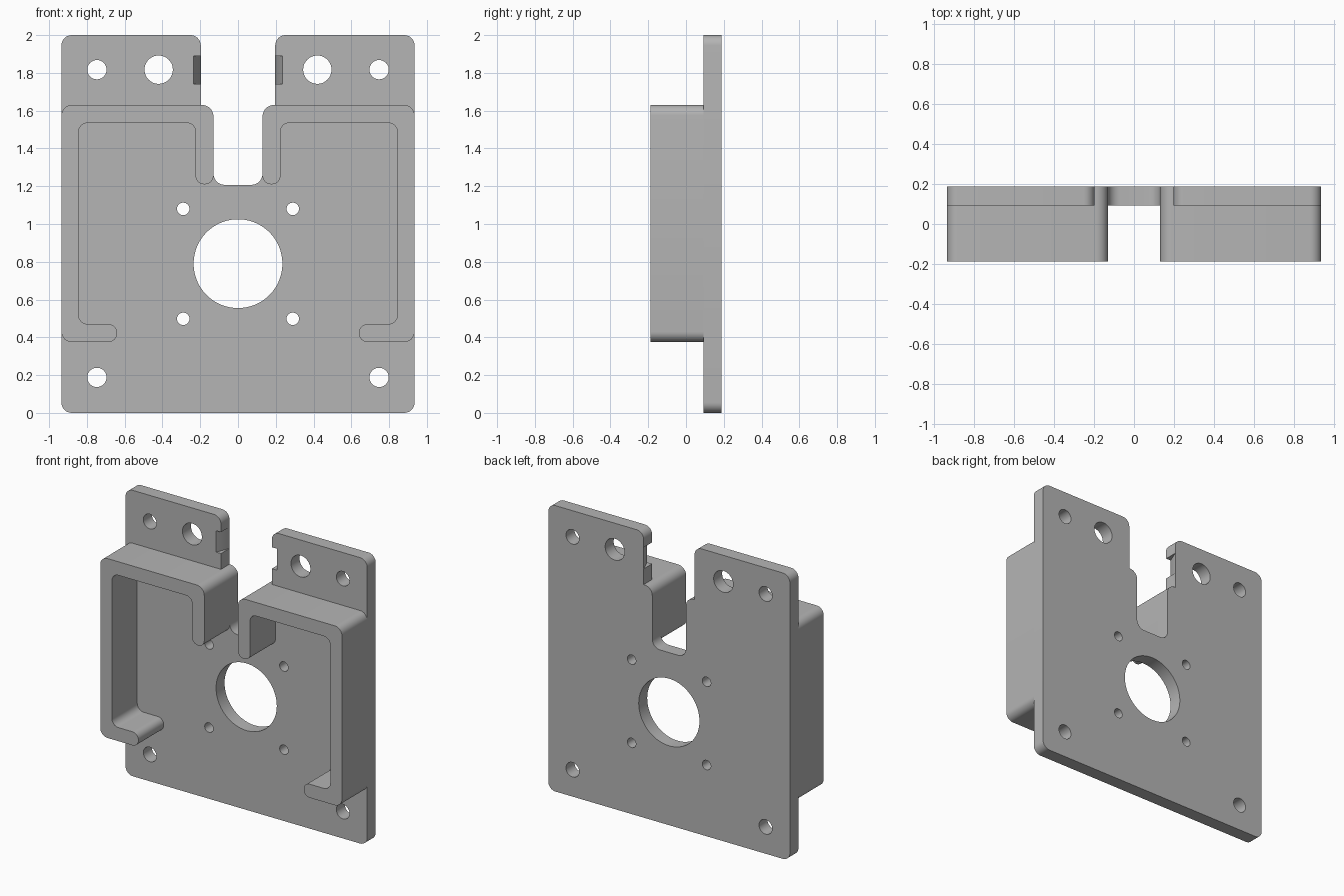
import bpy, bmesh, math
from mathutils import Vector

if "Cube" in bpy.data.objects:
    bpy.data.objects.remove(bpy.data.objects["Cube"])

W = 0.935                      # half width of the plate
Y_FRONT, Y_MID, Y_BACK = -0.187, 0.093, 0.187

grey = bpy.data.materials.new("grey")
grey.diffuse_color = (0.46, 0.46, 0.46, 1)
grey.use_nodes = True
grey.node_tree.nodes["Principled BSDF"].inputs["Base Color"].default_value = grey.diffuse_color


def rounded(points, steps=8):
    """Turn (x, y, radius) corners into an outline with arc fillets."""
    out = []
    for i, (x, y, r) in enumerate(points):
        p = Vector((x, y))
        if r == 0:
            out.append(p)
            continue
        a = (Vector(points[i - 1][:2]) - p).normalized()
        b = (Vector(points[(i + 1) % len(points)][:2]) - p).normalized()
        half = a.angle(b) / 2
        centre = p + (a + b).normalized() * r / math.sin(half)
        start = p + a * r / math.tan(half) - centre
        end = p + b * r / math.tan(half) - centre
        total = start.angle(end)
        for k in range(steps + 1):
            t = k / steps
            out.append(centre + (start * math.sin((1 - t) * total)
                                 + end * math.sin(t * total)) / math.sin(total))
    return out


def circle(x, y, r, n=48):
    return [Vector((x + r * math.cos(2 * math.pi * k / n),
                    y + r * math.sin(2 * math.pi * k / n))) for k in range(n)]


def prism(name, outlines, depth):
    """Extrude filled outlines (the later ones are holes) along local z."""
    curve = bpy.data.curves.new(name, 'CURVE')
    curve.dimensions = '2D'
    curve.fill_mode = 'BOTH'
    curve.extrude = depth / 2
    for pts in outlines:
        s = curve.splines.new('POLY')
        s.points.add(len(pts) - 1)
        for sp, p in zip(s.points, pts):
            sp.co = (p.x, p.y, 0, 1)
        s.use_cyclic_u = True
    temp = bpy.data.objects.new(name + "_curve", curve)
    bpy.context.collection.objects.link(temp)
    dg = bpy.context.evaluated_depsgraph_get()
    mesh = bpy.data.meshes.new_from_object(temp.evaluated_get(dg))
    bpy.data.objects.remove(temp)
    bm = bmesh.new()
    bm.from_mesh(mesh)
    bmesh.ops.remove_doubles(bm, verts=bm.verts, dist=1e-5)
    bmesh.ops.recalc_face_normals(bm, faces=bm.faces)
    bm.to_mesh(mesh)
    bm.free()
    mesh.materials.clear()
    mesh.materials.append(grey)
    obj = bpy.data.objects.new(name, mesh)
    bpy.context.collection.objects.link(obj)
    return obj


def upright(obj, y0, y1):
    obj.rotation_euler.x = math.pi / 2
    obj.location.y = (y0 + y1) / 2


def smooth(obj):
    bpy.ops.object.select_all(action='DESELECT')
    obj.select_set(True)
    bpy.context.view_layer.objects.active = obj
    bpy.ops.object.shade_smooth_by_angle(angle=math.radians(30))


# Back plate with a stepped slot and drilled holes
half = [(W, 0, .055), (W, 2, .055), (.197, 2, .055), (.197, 1.63, 0),
        (.13, 1.63, .06), (.13, 1.207, .06)]
outline = half + [(-x, z, r) for x, z, r in reversed(half)]
holes = [circle(0, .79, .235, 96)]
for s in (-1, 1):
    for x, z, r in [(.747, 1.817, .051), (.42, 1.817, .075), (.747, .188, .051),
                    (.29, 1.08, .033), (.29, .498, .033)]:
        holes.append(circle(s * x, z, r))
plate = prism("back_plate", [rounded(outline)] + holes, Y_BACK - Y_MID)
upright(plate, Y_MID, Y_BACK)

# Wedge notches in the slot edges, deepest at the front
wedge = [(.15, .08), (.2403, .08), (.1917, .2), (.15, .2)]
for s, side in ((-1, "left"), (1, "right")):
    cutter = prism(side + "_notch_cutter", [[Vector((s * x, y)) for x, y in wedge]], .15)
    cutter.location.z = 1.815
    cutter.hide_render = True
    cutter.hide_set(True)
    mod = plate.modifiers.new(side + "_notch", 'BOOLEAN')
    mod.operation = 'DIFFERENCE'
    mod.solver = 'EXACT'
    mod.object = cutter

# Apply the notches
bpy.context.view_layer.update()
dg = bpy.context.evaluated_depsgraph_get()
cut_mesh = bpy.data.meshes.new_from_object(plate.evaluated_get(dg))
plate.modifiers.clear()
plate.data = cut_mesh
for o in [o for o in bpy.data.objects if o.name.endswith("cutter")]:
    bpy.data.objects.remove(o)
smooth(plate)

# Hooked side walls
wall = [(W, .375, .055), (W, 1.63, .055), (.13, 1.63, .06), (.13, 1.21, .046),
        (.225, 1.21, .046), (.225, 1.535, .045), (.845, 1.535, .05),
        (.845, .47, .05), (.64, .47, .046), (.64, .375, .046)]
for s, side in ((-1, "left"), (1, "right")):
    obj = prism(side + "_wall", [rounded([(s * x, z, r) for x, z, r in wall])],
                Y_MID - Y_FRONT)
    upright(obj, Y_FRONT, Y_MID)
    smooth(obj)
